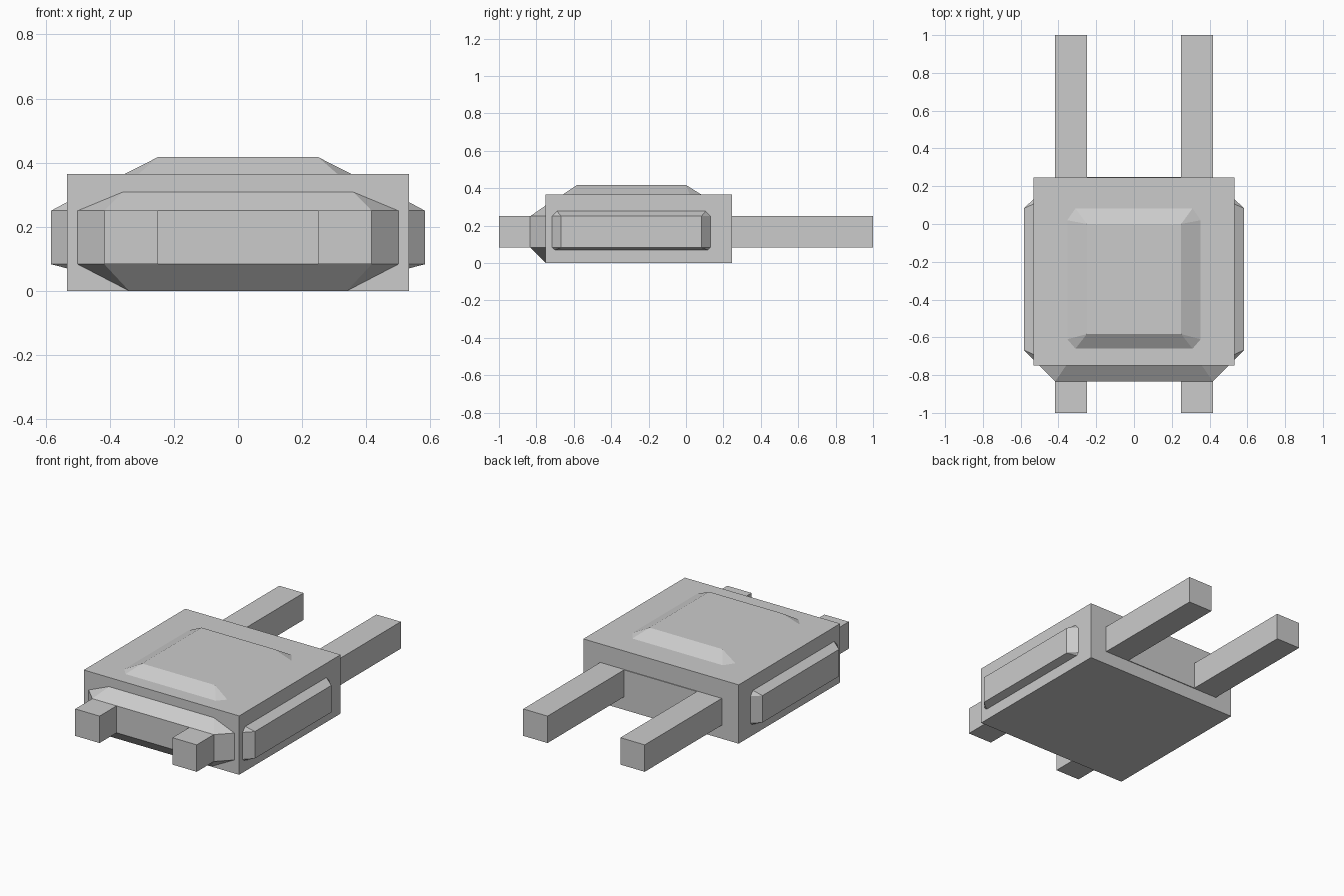
import bpy, bmesh

if "Cube" in bpy.data.objects:
    bpy.data.objects.remove(bpy.data.objects["Cube"])


def hull(name, points):
    """Convex solid wrapped around a few points."""
    bm = bmesh.new()
    for p in points:
        bm.verts.new(p)
    bmesh.ops.convex_hull(bm, input=bm.verts[:])
    bmesh.ops.dissolve_limit(bm, angle_limit=0.01, verts=bm.verts[:], edges=bm.edges[:])
    bmesh.ops.recalc_face_normals(bm, faces=bm.faces[:])
    mesh = bpy.data.meshes.new(name)
    bm.to_mesh(mesh)
    bm.free()
    obj = bpy.data.objects.new(name, mesh)
    bpy.context.collection.objects.link(obj)
    return obj


def box(name, x, y, z):
    return hull(name, [(a, b, c) for a in x for b in y for c in z])


def raised_panel(name, u_out, v_out, u_in, v_in, cut_low, cut_high, place, base, top):
    """Bevelled panel: octagonal base tapering to a rectangular face.
    u_out/u_in are widths, v_out/v_in heights; cuts are the flat edge spans in u."""
    pts = [place(u, v, top) for u in u_in for v in v_in]
    for v, span in ((v_out[0], cut_low), (v_out[1], cut_high)):
        pts += [place(u, v, base) for u in span]
    v_mid = v_in if place is not on_top else (-0.61, 0.02)
    pts += [place(u, v, base) for u in u_out for v in v_mid]
    return hull(name, pts)


def on_front(u, v, d):
    return (u, d, v)


def on_top(u, v, d):
    return (u, v, d)


def on_side(u, v, d):
    return (d, u, v)


# Main block
box("body", (-0.533, 0.533), (-0.75, 0.245), (0, 0.365))

# Thin plate standing just proud of the back
box("back_plate", (-0.417, 0.417), (0.2, 0.25), (0.083, 0.25))

# Bevelled panels on the front and top
raised_panel("front_panel", (-0.5, 0.5), (0.0, 0.308), (-0.417, 0.417), (0.083, 0.25),
             (-0.34, 0.34), (-0.36, 0.36), on_front, -0.75, -0.833)
raised_panel("top_panel", (-0.353, 0.353), (-0.66, 0.083), (-0.25, 0.25), (-0.583, 0.0),
             (-0.31, 0.31), (-0.31, 0.31), on_top, 0.365, 0.417)

# Side panels and long rails running through the block
for side, s in (("left", -1), ("right", 1)):
    raised_panel(side + "_side_panel", (-0.717, 0.13), (0.07, 0.277), (-0.667, 0.083),
                 (0.083, 0.25), (-0.7, 0.117), (-0.69, 0.105), on_side, s * 0.533, s * 0.583)
    box(side + "_rail", (s * 0.25, s * 0.417), (-1, 1), (0.083, 0.25))
